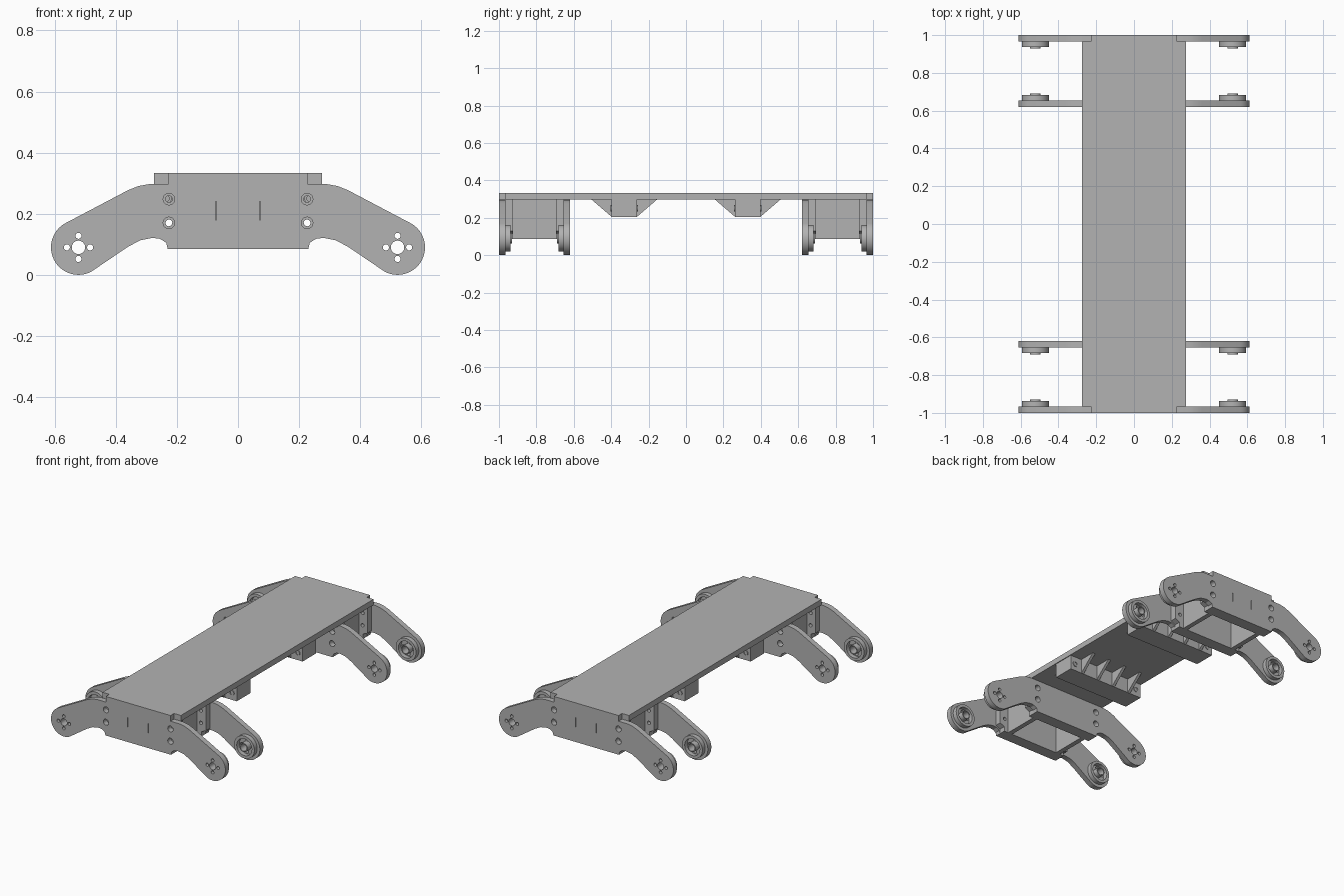
import bpy
from math import sin, cos, radians, tau

if "Cube" in bpy.data.objects:
    bpy.data.objects.remove(bpy.data.objects["Cube"])

grey = bpy.data.materials.new("plain grey")
grey.use_nodes = True
grey.diffuse_color = (0.45, 0.45, 0.45, 1)
grey.node_tree.nodes["Principled BSDF"].inputs["Base Color"].default_value = grey.diffuse_color


def circle(x, z, r, n=32):
    return [(x + r * cos(tau * i / n), z + r * sin(tau * i / n)) for i in range(n)]


def mirrored(half):
    """Close a right-hand outline with its mirror image."""
    return half + [(-x, z) for x, z in reversed(half)]


def plate(name, outlines, y0, y1, vertical=True):
    """Extrude filled x-z outlines from y0 to y1; inner outlines become holes."""
    curve = bpy.data.curves.new(name, 'CURVE')
    curve.dimensions = '2D'
    curve.fill_mode = 'BOTH'
    curve.extrude = abs(y1 - y0) / 2
    for pts in outlines:
        s = curve.splines.new('POLY')
        s.points.add(len(pts) - 1)
        for p, (x, z) in zip(s.points, pts):
            p.co = (x, z, 0, 1)
        s.use_cyclic_u = True
    ob = bpy.data.objects.new(name, curve)
    bpy.context.collection.objects.link(ob)
    ob.location.y = (y0 + y1) / 2
    ob.rotation_euler.x = radians(90)
    bpy.ops.object.select_all(action='DESELECT')
    ob.select_set(True)
    bpy.context.view_layer.objects.active = ob
    bpy.ops.object.convert(target='MESH')
    ob = bpy.context.object
    bpy.ops.object.mode_set(mode='EDIT')
    bpy.ops.mesh.select_all(action='SELECT')
    bpy.ops.mesh.remove_doubles(threshold=0.0001)
    bpy.ops.mesh.normals_make_consistent(inside=False)
    bpy.ops.object.mode_set(mode='OBJECT')
    ob.data.materials.clear()
    ob.data.materials.append(grey)
    bpy.ops.object.shade_smooth_by_angle(angle=radians(25))
    return ob


def rect(x0, x1, z0, z1):
    return [(x0, z0), (x1, z0), (x1, z1), (x0, z1)]


DECK_LOW, DECK_TOP, BASE = 0.297, 0.333, 0.085
FOOT_X, FOOT_Z, FOOT_R = 0.522, 0.09, 0.09

# Leg silhouette: shoulder, rounded foot, underside
foot = [(FOOT_X + FOOT_R * cos(radians(a)), FOOT_Z + FOOT_R * sin(radians(a)))
        for a in range(63, -126, -9)]
leg = ([(0.227, DECK_LOW), (0.29, DECK_LOW), (0.325, 0.291), (0.36, 0.277)] + foot +
       [(0.36, 0.092), (0.32, 0.113), (0.28, 0.121), (0.255, 0.118),
        (0.235, 0.105), (0.23, BASE)])
outer_outline = mirrored([(0.227, DECK_TOP)] + leg)
inner_outline = mirrored(leg)
flange_outline = mirrored([(0.262, DECK_LOW), (0.262, 0.13), (0.23, 0.115), (0.23, BASE)])


def bolt_holes(r):
    return [circle(sx * 0.226, z, r, 20) for sx in (-1, 1) for z in (0.17, 0.248)]


def foot_holes(x):
    small = [circle(x + 0.038 * cos(tau * i / 4), FOOT_Z + 0.038 * sin(tau * i / 4), 0.01, 16)
             for i in range(4)]
    return [circle(x, FOOT_Z, 0.022)] + small


holes = bolt_holes(0.019) + foot_holes(FOOT_X) + foot_holes(-FOOT_X)
slits = [rect(x - 0.002, x + 0.002, 0.18, 0.24) for x in (-0.072, 0.072)]

# Deck
plate("deck", [rect(-0.275, 0.275, DECK_LOW, DECK_TOP)], -0.965, 0.965)

for s, end in ((-1, "front"), (1, "back")):
    # Leg plates and the walls bolted behind them
    plate(end + "_outer_leg_plate", [outer_outline] + holes + slits, s * 1.0, s * 0.965)
    plate(end + "_inner_leg_plate", [inner_outline] + holes, s * 0.655, s * 0.62)
    plate(end + "_outer_wall", [flange_outline] + bolt_holes(0.011), s * 0.965, s * 0.925)
    plate(end + "_inner_wall", [flange_outline] + bolt_holes(0.011), s * 0.695, s * 0.655)

    for sx, side in ((-1, "right"), (1, "left")):
        tag = f"{end}_{side}"
        # Side wall of the open box
        plate(tag + "_box_side", [rect(sx * 0.185 - 0.015, sx * 0.185 + 0.015, BASE, DECK_LOW)],
              s * 0.925, s * 0.695)
        # Ring hubs facing each other inside the leg pair
        x = sx * FOOT_X
        for part, face, d in (("outer", 0.965, -1), ("inner", 0.655, 1)):
            plate(f"{tag}_{part}_hub_rim",
                  [circle(x, FOOT_Z, 0.071, 48), circle(x, FOOT_Z, 0.053, 48)],
                  s * face, s * (face + d * 0.028))
            plate(f"{tag}_{part}_hub_collar",
                  [circle(x, FOOT_Z, 0.028), circle(x, FOOT_Z, 0.022)],
                  s * face, s * (face + d * 0.035))

    # Cross beam under the deck with triangular ribs on both sides
    c = s * 0.33
    plate(end + "_cross_beam", [rect(-0.27, 0.27, 0.205, DECK_LOW)], c - 0.068, c + 0.068)
    for i in range(4):
        for d in (-1, 1):
            tri = [(d * 0.068, DECK_LOW), (d * 0.175, DECK_LOW), (d * 0.068, 0.205)]
            rib = plate(f"{end}_rib_{i}", [tri], -0.009, 0.009)
            # Turn the profile so that it lies in the y-z plane
            rib.rotation_euler.z = radians(90)
            rib.location = (-0.18 + 0.12 * i, c, 0)
    # Bolt rings on the beam faces
    for d in (-1, 1):
        for x in (-0.235, 0.235):
            y = c + d * 0.068
            plate(end + "_beam_bolt", [circle(x, 0.25, 0.018, 20), circle(x, 0.25, 0.01, 20)],
                  y, y + d * 0.005)
